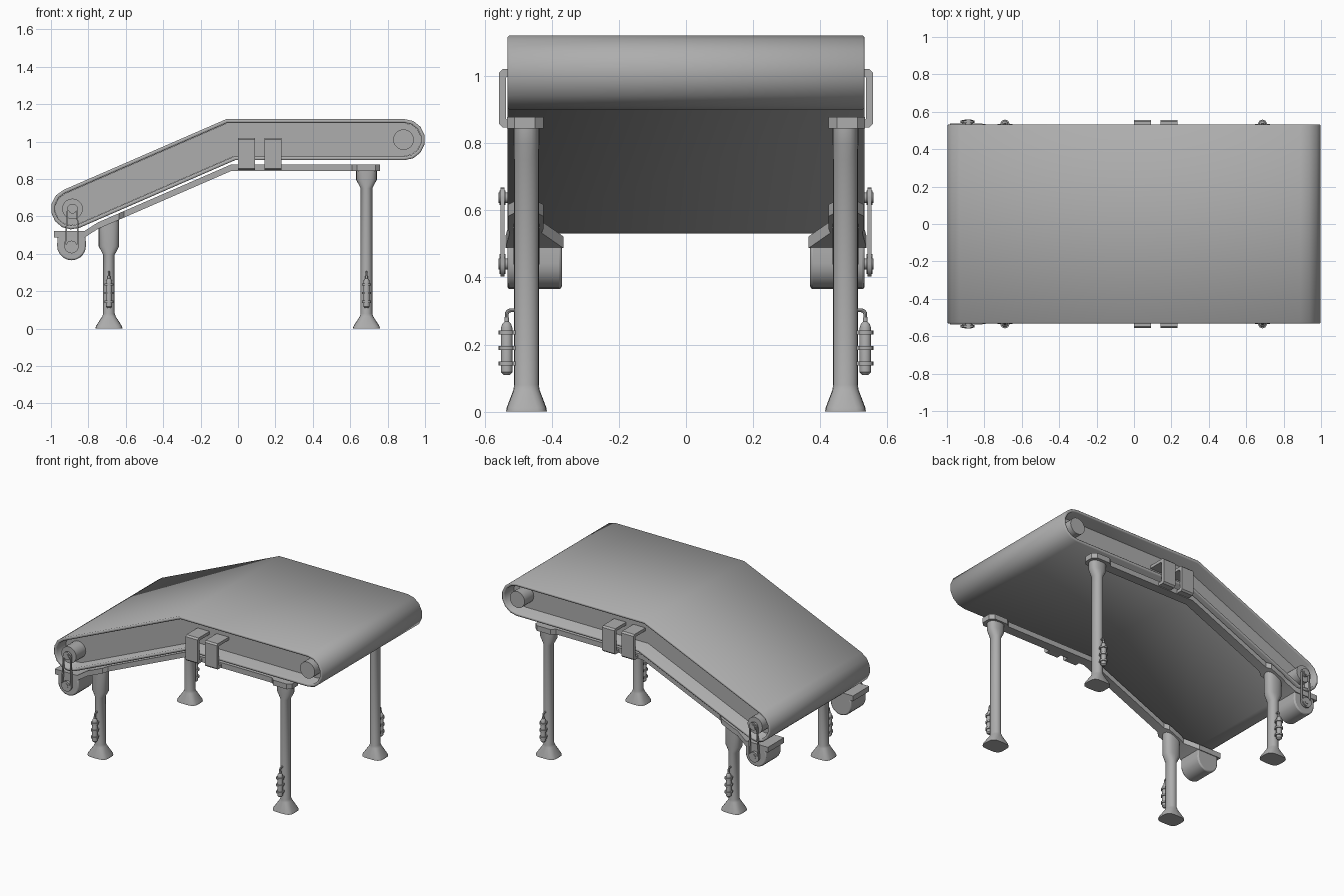
import bpy, bmesh, math

if "Cube" in bpy.data.objects:
    bpy.data.objects.remove(bpy.data.objects["Cube"])

TILT = math.atan2(0.37, 0.851)
BEND_X = -0.039

# dark grey paint shared by every part
grey = bpy.data.materials.new("dark_grey")
grey.diffuse_color = (0.42, 0.42, 0.42, 1)
grey.use_nodes = True
grey.node_tree.nodes["Principled BSDF"].inputs["Base Color"].default_value = grey.diffuse_color


def make(name, verts, faces, bevel=0, segments=2):
    me = bpy.data.meshes.new(name)
    me.from_pydata(verts, [], faces)
    me.materials.append(grey)
    bm = bmesh.new()
    bm.from_mesh(me)
    bmesh.ops.recalc_face_normals(bm, faces=bm.faces)
    bm.to_mesh(me)
    bm.free()
    ob = bpy.data.objects.new(name, me)
    bpy.context.collection.objects.link(ob)
    if bevel:
        m = ob.modifiers.new("bevel", 'BEVEL')
        m.width, m.segments, m.limit_method = bevel, segments, 'ANGLE'
        m.angle_limit = math.radians(40)
    return ob


def loft(name, rings, closed=False, bevel=0, segments=2):
    """Skin a list of equal-length rings; cap the ends or close the loop."""
    n, k = len(rings[0]), len(rings)
    verts = [p for r in rings for p in r]
    faces = [(i * n + j, i * n + (j + 1) % n,
              (i + 1) % k * n + (j + 1) % n, (i + 1) % k * n + j)
             for i in range(k if closed else k - 1) for j in range(n)]
    if not closed:
        faces += [tuple(range(n)), tuple(range((k - 1) * n, k * n))]
    return make(name, verts, faces, bevel, segments)


def prism(name, pts, y0, y1, bevel=0):
    return loft(name, [[(x, y, z) for x, z in pts] for y in (y0, y1)], bevel=bevel)


def hollow(name, outer, inner, y0, y1, bevel=0, segments=2):
    rings = [[(x, y, z) for x, z in p] for p, y in
             ((outer, y0), (outer, y1), (inner, y1), (inner, y0))]
    return loft(name, rings, closed=True, bevel=bevel, segments=segments)


def arc(cx, cz, r, a0, a1, n):
    return [(cx + r * math.cos(a0 + (a1 - a0) * i / n),
             cz + r * math.sin(a0 + (a1 - a0) * i / n)) for i in range(n + 1)]


def disc(name, x, z, r, y0, y1, n=20, bevel=0):
    return prism(name, arc(x, z, r, 0, math.tau * (n - 1) / n, n - 1), y0, y1, bevel)


def belt_outline(r):
    """Bent conveyor outline at distance r from the centre line."""
    s = r * math.tan(TILT / 2)
    h = math.pi / 2
    return (arc(0.89, 1.01, r, -h, h, 7) + [(BEND_X - s, 1.01 + r)]
            + arc(-0.89, 0.64, r, h + TILT, 3 * h + TILT, 7) + [(BEND_X + s, 1.01 - r)])


def turned(name, x, y, prof, n=16):
    return loft(name, [[(x + r * math.cos(math.tau * i / n),
                         y + r * math.sin(math.tau * i / n), z) for i in range(n)]
                       for r, z in prof])


# conveyor belt, recessed inner frame and end rollers
belt = hollow("belt", belt_outline(0.11), belt_outline(0.09), -0.532, 0.532, 0.005, 1)
prism("inner_frame", belt_outline(0.089), -0.43, 0.43)
disc("upper_roller", 0.885, 1.01, 0.055, -0.528, 0.528)
disc("lower_roller", -0.885, 0.64, 0.055, -0.532, 0.532)


def rail_z(x):
    return 0.878 if x > -0.035 else 0.878 - (-0.035 - x) * math.tan(TILT)


def leg(name, x, y, shoulder, tilt):
    # foot is a rounded square, shaft is round, head widens lengthwise
    top = rail_z(x) - 0.02
    rows = [(0, 0.072, 0.061, 0.55), (0.012, 0.07, 0.059, 0.55), (0.065, 0.036, 0.039, 0.85),
            (0.08, 0.031, 0.037, 1), (shoulder, 0.031, 0.037, 1),
            (shoulder + 0.045, 0.055, 0.038, 0.8), (top, 0.055, 0.038, 0.8)]
    rings = []
    for z, hx, hy, e in rows:
        ring = []
        for i in range(20):
            c, s = math.cos(math.tau * i / 20), math.sin(math.tau * i / 20)
            px = hx * math.copysign(abs(c) ** e, c)
            py = hy * math.copysign(abs(s) ** e, s)
            ring.append((x + px, y + py, z + (px * tilt if z == top else 0)))
        rings.append(ring)
    loft(name, rings)


for side, s in (("front", -1), ("back", 1)):
    # support rail with widened leg pads, ending in the motor plate
    sections = []
    for x, yi, yo in ((0.76, 0.45, 0.51), (0.735, 0.425, 0.533), (0.635, 0.425, 0.533),
                      (0.61, 0.445, 0.508), (-0.035, 0.445, 0.508), (-0.61, 0.445, 0.508),
                      (-0.635, 0.425, 0.53), (-0.725, 0.425, 0.53), (-0.75, 0.43, 0.525),
                      (-0.82, 0.365, 0.538), (-0.985, 0.365, 0.538)):
        z = max(rail_z(x), 0.522) if x > -0.8 else 0.522
        sections.append([(x, s * y, zz) for y, zz in
                         ((yi, z - 0.035), (yo, z - 0.035), (yo, z), (yi, z))])
    loft(side + "_rail", sections)

    # motor body with flat top
    body = [(-0.815, 0.495)] + arc(-0.89, 0.442, 0.077, 0, -math.pi, 10) + [(-0.965, 0.495)]
    prism(side + "_motor", body, s * 0.37, s * 0.532, 0.008)

    # drive loop, shafts and pulley discs
    def loop(d):
        return (arc(-0.885, 0.637, 0.03 + d, 0, math.pi, 10)
                + arc(-0.89, 0.44, 0.038 + d, math.pi, math.tau, 10))
    hollow(side + "_drive_loop", loop(0), loop(-0.008), s * 0.54, s * 0.553)
    for n, x, z, r in (("upper", -0.885, 0.637, 0.022), ("lower", -0.89, 0.44, 0.03)):
        disc(f"{side}_{n}_pulley", x, z, r, s * 0.538, s * 0.555)
        disc(f"{side}_{n}_shaft", x, z, 0.016, s * 0.525, s * 0.558)

    # C-shaped clamps joining the frame to the rail
    for i, x in enumerate((0.0, 0.143)):
        c = [(0.42, 1.02), (0.547, 1.02), (0.557, 1.01), (0.557, 0.857), (0.547, 0.847),
             (0.45, 0.847), (0.45, 0.867), (0.53, 0.867), (0.536, 0.873), (0.536, 0.994),
             (0.53, 1.0), (0.42, 1.0)]
        loft(f"{side}_clamp_{i + 1}", [[(xx, s * y, z) for y, z in c] for xx in (x, x + 0.09)])

    for end, x, shoulder, tilt in (("low", -0.69, 0.395, math.tan(TILT)),
                                   ("high", 0.687, 0.75, 0)):
        name = f"{side}_{end}"
        leg(name + "_leg", x, s * 0.475, shoulder, tilt)

        # small bottle strapped to the leg
        y = s * 0.534
        turned(name + "_bottle", x, y, [(0.01, 0.11), (0.017, 0.118), (0.017, 0.25),
                                        (0.013, 0.262), (0.007, 0.268), (0.007, 0.28)])
        for i, z in enumerate((0.143, 0.19, 0.236)):
            turned(f"{name}_strap_{i + 1}", x, y, [(0.024, z - 0.006), (0.024, z + 0.006)])
            prism(f"{name}_strap_arm_{i + 1}", [(x - 0.014, z - 0.006), (x + 0.014, z - 0.006),
                  (x + 0.014, z + 0.006), (x - 0.014, z + 0.006)], s * 0.5, y)
        # bent pipe from the bottle into the leg
        path = [(0.534, 0.27), (0.534, 0.292), (0.53, 0.299), (0.523, 0.302), (0.5, 0.302)]
        rings = []
        for i, (py, pz) in enumerate(path):
            t = math.pi / 2 * i / 4
            rings.append([(x + 0.006 * math.cos(a), s * (py + 0.006 * math.sin(a) * math.cos(t)),
                           pz + 0.006 * math.sin(a) * math.sin(t))
                          for a in (math.tau * k / 8 for k in range(8))])
        loft(name + "_pipe", rings)

# smooth round surfaces, keep corners sharp; the belt is soft all over
bpy.ops.object.select_all(action='SELECT')
belt.select_set(False)
bpy.context.view_layer.objects.active = bpy.data.objects["inner_frame"]
bpy.ops.object.shade_smooth_by_angle(angle=math.radians(32))
belt.data.polygons.foreach_set("use_smooth", [True] * len(belt.data.polygons))
